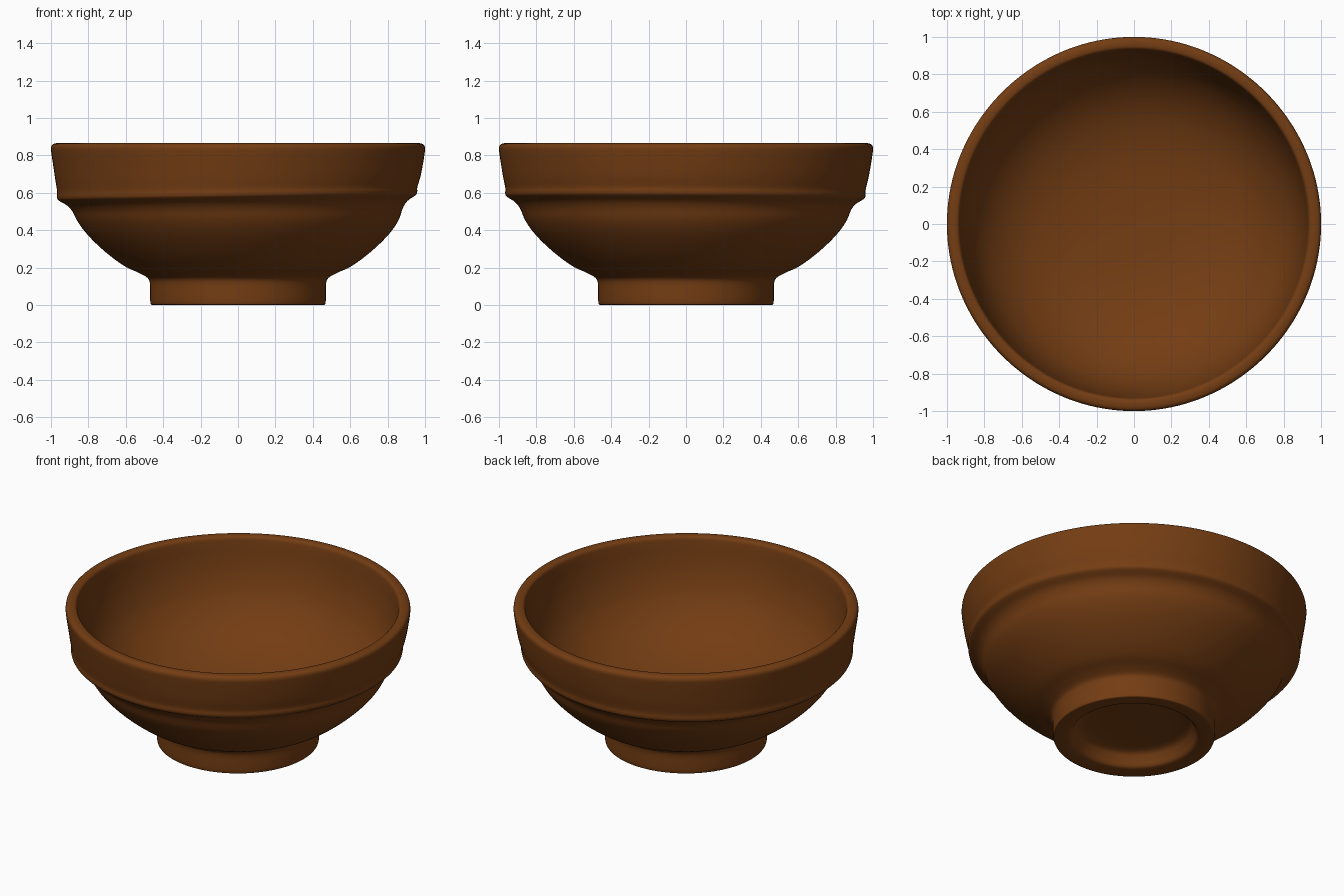
import bpy, bmesh, math

if "Cube" in bpy.data.objects:
    bpy.data.objects.remove(bpy.data.objects["Cube"])

SEGMENTS = 160
SUB = 4

# One fired-clay colour
clay = bpy.data.materials.new("brown clay")
clay.diffuse_color = (0.175, 0.047, 0.0065, 1)
clay.use_nodes = True
clay.node_tree.nodes["Principled BSDF"].inputs["Base Color"].default_value = clay.diffuse_color

# Profile (radius, height) from under the foot, up the outside, over the rim, down inside
profile = [
    (0.0, 0.10), (0.20, 0.098), (0.31, 0.085), (0.345, 0.05), (0.365, 0.015), (0.39, 0.004),
    (0.455, 0.0), (0.468, 0.012), (0.47, 0.06), (0.471, 0.115), (0.484, 0.145),
    (0.53, 0.172), (0.60, 0.204), (0.68, 0.26), (0.76, 0.33), (0.82, 0.395),
    (0.86, 0.455), (0.883, 0.51), (0.91, 0.545), (0.953, 0.573), (0.962, 0.592),
    (0.962, 0.62), (0.975, 0.68), (0.987, 0.75), (0.996, 0.81), (0.998, 0.843),
    (0.985, 0.861), (0.955, 0.865), (0.935, 0.855), (0.927, 0.82), (0.915, 0.73),
    (0.89, 0.62), (0.84, 0.50), (0.75, 0.385), (0.62, 0.29), (0.45, 0.225),
    (0.25, 0.19), (0.0, 0.18),
]


def spline(a, b, c, d, t):
    return 0.5 * (2*b + (c-a)*t + (2*a-5*b+4*c-d)*t*t + (3*b-a-3*c+d)*t**3)


# Smooth the profile
curve = []
for i in range(len(profile) - 1):
    q = [profile[max(0, min(len(profile) - 1, i + k))] for k in (-1, 0, 1, 2)]
    for s in range(SUB):
        curve.append(tuple(spline(*[p[k] for p in q], s / SUB) for k in (0, 1)))
curve.append(profile[-1])
rim_index = 27 * SUB


def place(index, r, z, a):
    """Hand-thrown irregularity: the outer ridge tilts up to the right."""
    if index < rim_index:
        w = math.exp(-((z - 0.58) / 0.09) ** 2)
        z += w * (0.014 * math.cos(a) - 0.006 * math.sin(a))
        r -= w * 0.006 * math.cos(a - 0.6)
    r *= 1 + 0.002 * math.cos(4 * a) * min(1, z)
    return (r * math.cos(a), r * math.sin(a), max(z, 0))


# Lathe the bowl, with a single vertex at each pole
bm = bmesh.new()
start = bm.verts.new((0, 0, curve[0][1]))
end = bm.verts.new((0, 0, curve[-1][1]))
rings = []
for i, (r, z) in enumerate(curve[1:-1], 1):
    rings.append([bm.verts.new(place(i, r, z, math.tau * j / SEGMENTS)) for j in range(SEGMENTS)])
for j in range(SEGMENTS):
    k = (j + 1) % SEGMENTS
    bm.faces.new((start, rings[0][k], rings[0][j]))
    bm.faces.new((end, rings[-1][j], rings[-1][k]))
    for lo, hi in zip(rings, rings[1:]):
        bm.faces.new((lo[j], lo[k], hi[k], hi[j]))
bmesh.ops.recalc_face_normals(bm, faces=bm.faces)
for f in bm.faces:
    f.smooth = True

mesh = bpy.data.meshes.new("bowl")
bm.to_mesh(mesh)
bm.free()
mesh.materials.append(clay)
bowl = bpy.data.objects.new("bowl", mesh)
bpy.context.collection.objects.link(bowl)
